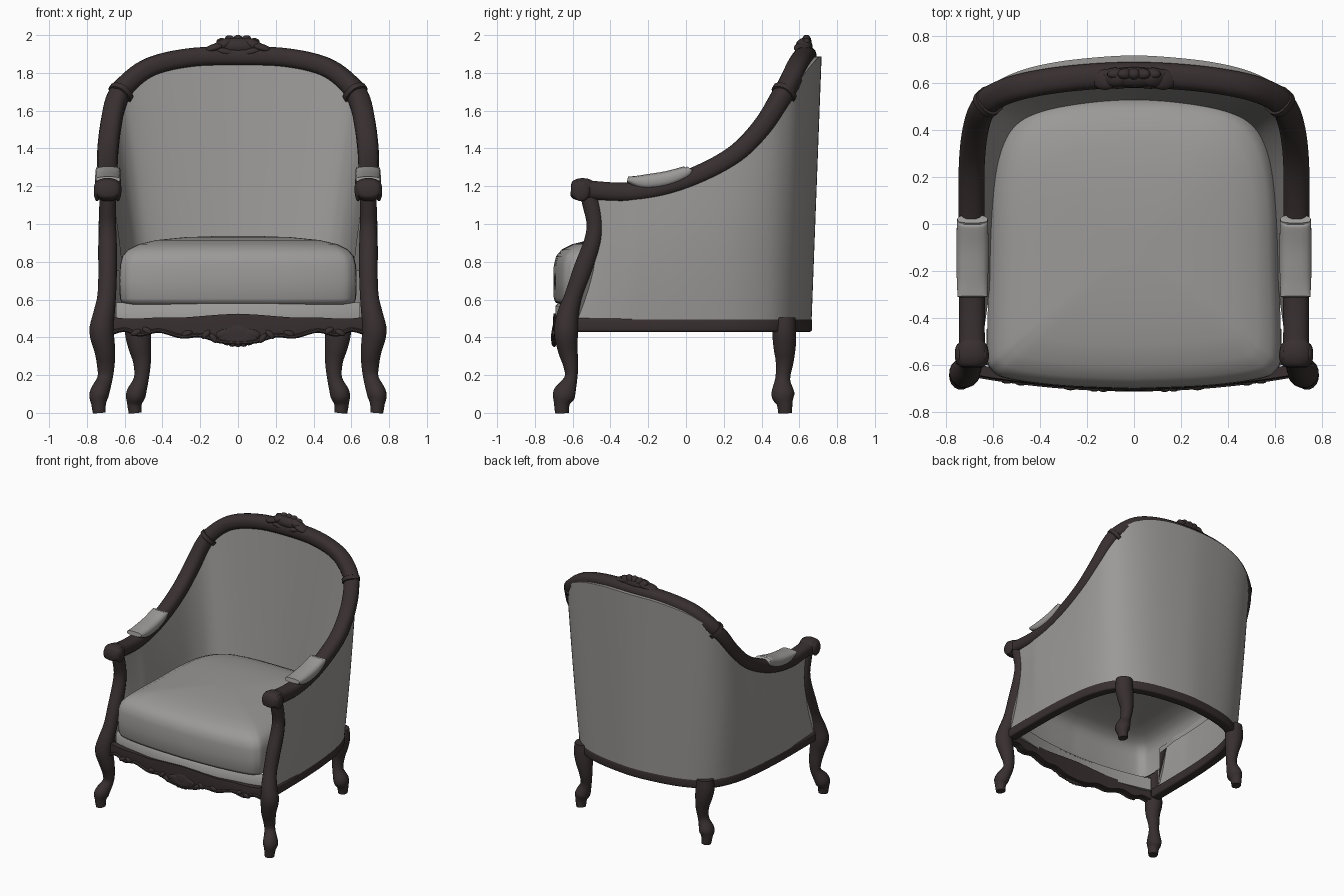
import bpy, bmesh, math
from mathutils import Vector, Matrix

if "Cube" in bpy.data.objects:
    bpy.data.objects.remove(bpy.data.objects["Cube"], do_unlink=True)


def material(name, rgb):
    m = bpy.data.materials.new(name)
    m.use_nodes = True
    m.diffuse_color = (*rgb, 1)
    m.node_tree.nodes["Principled BSDF"].inputs["Base Color"].default_value = (*rgb, 1)
    return m


WOOD = material("dark_wood", (0.04, 0.029, 0.029))
FABRIC = material("grey_fabric", (0.33, 0.32, 0.31))


def finish(name, bm, mat, mirror=False, angle=45):
    bmesh.ops.recalc_face_normals(bm, faces=bm.faces)
    mesh = bpy.data.meshes.new(name)
    bm.to_mesh(mesh)
    bm.free()
    mesh.materials.append(mat)
    ob = bpy.data.objects.new(name, mesh)
    bpy.context.collection.objects.link(ob)
    bpy.ops.object.select_all(action='DESELECT')
    ob.select_set(True)
    bpy.context.view_layer.objects.active = ob
    bpy.ops.object.shade_smooth_by_angle(angle=math.radians(angle))
    if mirror:
        ob.modifiers.new("mirror", 'MIRROR').use_mirror_merge = False


def spline(keys, steps=6):
    """Smooth curve through tuples of any length."""
    ext = [keys[0]] + list(keys) + [keys[-1]]
    out = []
    for a, b, c, d in zip(ext, ext[1:], ext[2:], ext[3:]):
        for i in range(steps):
            t = i / steps
            out.append(tuple(
                q + 0.5 * t * (r - p + t * (2*p - 5*q + 4*r - s + t * (3*(q - r) + s - p)))
                for p, q, r, s in zip(a, b, c, d)))
    return out + [tuple(keys[-1])]


def both_sides(half):
    """Complete a half path that ends on the centre line."""
    return list(half) + [(-p[0], *p[1:]) for p in reversed(half[:-1])]


def loft(bm, rings, closed=True):
    rows = [[bm.verts.new(p) for p in ring] for ring in rings]
    n = len(rows[0])
    for a, b in zip(rows, rows[1:]):
        for i in range(n if closed else n - 1):
            j = (i + 1) % n
            bm.faces.new((a[i], a[j], b[j], b[i]))
    bm.faces.new(rows[0])
    bm.faces.new(rows[-1])


def sweep(name, path, mat, up=(0, 0, 1), seg=16, power=1, mirror=False):
    """Tube along (x, y, z, radius across, radius along up)."""
    pts = [Vector(p[:3]) for p in path]
    rings = []
    for i, p in enumerate(pts):
        t = (pts[min(i + 1, len(pts) - 1)] - pts[max(i - 1, 0)]).normalized()
        side = t.cross(Vector(up)).normalized()
        nor = side.cross(t)
        ring = []
        for k in range(seg):
            a = 2 * math.pi * (k + 0.5) / seg
            c, s = math.cos(a), math.sin(a)
            c, s = (math.copysign(abs(v) ** power, v) for v in (c, s))
            ring.append(p + side * c * path[i][3] + nor * s * path[i][4])
        rings.append(ring)
    bm = bmesh.new()
    loft(bm, rings)
    finish(name, bm, mat, mirror)


def lobes(name, items, mat, mirror=False):
    """Ellipsoids given as (location, scale, tilt about y)."""
    bm = bmesh.new()
    for loc, scale, tilt in items:
        m = Matrix.Translation(loc) @ Matrix.Rotation(tilt, 4, 'Y') @ Matrix.Diagonal((*scale, 1))
        bmesh.ops.create_uvsphere(bm, u_segments=14, v_segments=9, radius=1, matrix=m)
    finish(name, bm, mat, mirror)


# Half paths of the top frame and the base, from the front to the back centre
TOP = [(.69, -.50, 1.178), (.69, -.3, 1.168), (.692, -.1, 1.2), (.692, .1, 1.275),
       (.69, .27, 1.375), (.675, .4, 1.51), (.645, .49, 1.65), (.59, .545, 1.74),
       (.46, .59, 1.832), (.25, .622, 1.88), (0, .635, 1.888)]
BASE = [(.69, -.575), (.69, -.32), (.685, -.1), (.67, .1), (.645, .27), (.6, .4),
        (.545, .48), (.46, .54), (.34, .585), (.18, .615), (0, .63)]
top = spline(both_sides(TOP))
base = spline(both_sides(BASE))

# Upholstered shell: the inner skin stops at the seat, the outer one at the base rail
rings = []
for i, (t, b) in enumerate(zip(top, base)):
    p, q = base[max(i - 1, 0)], base[min(i + 1, len(base) - 1)]
    n = Vector((q[1] - p[1], p[0] - q[0])).normalized()
    back = max(0, n.y)
    body = min(1, min(i, len(base) - 1 - i) / 7)   # thins out toward the arm posts

    def skin(f, low, high, bulge):
        wave = math.sin(math.pi * f)
        off = (low + (high - low) * f) * (.6 + .4 * body) + bulge * wave * body * (1 - back)
        x = b[0] + (t[0] - b[0]) * f + n.x * off
        y = b[1] + (t[1] - b[1]) * f + n.y * off + .06 * wave * (1 - body)
        return (x, y, 0.49 + (t[2] - 0.49) * f)

    fs = [k / 8 for k in range(9)]
    seat = .26 / (t[2] - .49)
    inner = [skin(seat + (1 - seat) * f, -.095 - .03 * back, -.025, -.012) for f in fs]
    outer = [skin(f, .035, .038 + .045 * back ** 12, .014) for f in reversed(fs)]
    rings.append(inner + outer)
bm = bmesh.new()
loft(bm, rings, closed=False)
finish("upholstered_shell", bm, FABRIC, angle=60)

# Top frame sweeping from arm to arm, swelling into the rounded arm fronts
arm = [(.69, -.61, 1.18, .045, .03), (.69, -.598, 1.18, .062, .048),
       (.69, -.565, 1.182, .074, .06), (.69, -.53, 1.182, .068, .06)]
arm += [(*p, .056, .052) for p in TOP]
sweep("arm_and_back_frame", spline(both_sides(arm)), WOOD, power=.8)
lobes("arm_scroll", [((x, -.555, 1.175), (.018, .048, .055), 0) for x in (.636, .746)],
      WOOD, True)

# Collars on the frame shoulders
c, d = Vector((.62, .52, 1.695)), Vector((-.06, .055, .085)).normalized()
sweep("frame_collar", [(*(c + d * o), r, r) for o, r in
                       ((-.018, .055), (-.014, .064), (.014, .064), (.018, .055))],
      WOOD, mirror=True, power=.8)

# Arm pads
sweep("arm_pad", spline([(.688, -.31, 1.235, .064, .016), (.688, -.22, 1.222, .068, .04),
                         (.688, -.1, 1.238, .069, .043), (.688, 0, 1.274, .067, .034),
                         (.688, .02, 1.296, .064, .018)]), FABRIC, power=.7, mirror=True)

# Base rail round the sides and back
sweep("base_rail", [(*p, .465, .038, .037) for p in base], WOOD, power=.35)

# Front legs carry on upward as arm posts
sweep("front_leg_and_post", spline([
    (.735, -.657, 0, .034, .037), (.738, -.657, .05, .04, .043), (.735, -.645, .1, .052, .06),
    (.705, -.61, .18, .041, .035), (.70, -.61, .25, .047, .04), (.705, -.625, .33, .056, .053),
    (.722, -.635, .43, .066, .064), (.71, -.625, .52, .058, .058), (.695, -.595, .62, .05, .048),
    (.69, -.545, .76, .05, .052), (.69, -.495, .9, .049, .048), (.69, -.482, 1, .045, .045),
    (.69, -.5, 1.1, .045, .048), (.69, -.52, 1.17, .045, .045)], 4),
    WOOD, up=(0, 1, 0), mirror=True)
sweep("back_leg", spline([
    (.545, .525, 0, .034, .037), (.548, .522, .05, .04, .043), (.54, .513, .1, .053, .062),
    (.512, .512, .18, .04, .04), (.508, .522, .27, .048, .048), (.52, .522, .35, .062, .06),
    (.53, .52, .43, .07, .064), (.53, .52, .505, .062, .06)], 4),
    WOOD, up=(0, 1, 0), mirror=True)

# Seat cushion: a top and a wrapped front, open underneath
half = spline([(0, -.70), (.3, -.688), (.52, -.66), (.6, -.625), (.625, -.54), (.617, -.2),
               (.605, .15), (.55, .37), (.42, .49), (.2, .53), (0, .535)])
outline = half + [(-x, y) for x, y in reversed(half[1:-1])]
bm = bmesh.new()
loft(bm, [[(x * s, -.1 + (y + .1) * s, z) for x, y in outline] for z, s in
          ((.575, .95), (.585, .985), (.605, 1), (.7, 1.004), (.78, 1), (.83, .98),
           (.865, .93), (.893, .84), (.915, .69), (.93, .45), (.937, .15))])


def hidden(face):
    m = face.calc_center_median()
    return m.z < .58 and len(face.verts) > 4 or m.z < .78 and m.y > -.47


bmesh.ops.delete(bm, geom=[f for f in bm.faces if hidden(f)], context='FACES')
finish("seat_cushion", bm, FABRIC, angle=60)

# Front apron with its fabric strip above
apron = both_sides(spline([
    (.68, .51, .42), (.6, .5, .44), (.52, .5, .415), (.42, .505, .435),
    (.3, .505, .405), (.2, .512, .41), (.1, .52, .38), (0, .525, .37)]))


def bow(x):
    return -.702 + .13 * x * x


bm = bmesh.new()
loft(bm, [[(x * .95, bow(x) + .08 * x * x + dy, z) for dy, z in
           ((.01, .485), (.01, .565), (.03, .585), (.03, .485))] for x, hi, lo in apron])
finish("seat_front_strip", bm, FABRIC)
bm = bmesh.new()
loft(bm, [[(x, bow(x), hi), (x, bow(x) - .004, (hi + lo) / 2), (x, bow(x), lo),
           (x, bow(x) + .045, lo), (x, bow(x) + .045, hi)] for x, hi, lo in apron])
finish("front_apron", bm, WOOD)

# Carved bead and scrolls on the apron's lower edge
sweep("apron_bead", [(x, bow(x), lo, .012, .012) for x, hi, lo in apron], WOOD, seg=8)
lobes("apron_scroll", [((x, bow(x) - .002, z), (.03, .014, .016), a) for x, z, a in
                       ((.54, .425, .4), (.48, .435, -.5), (.27, .42, .3), (.17, .415, .8),
                        (.13, .395, -.9))], WOOD, True)


# Fan-shaped carvings at the apron centre and on the crest
def fan(centre, width, height, depth, count, sign):
    x, y, z = centre
    for k in range(count):
        a = math.radians(-80 + 160 * k / (count - 1))
        dx, dz = width * math.sin(a), sign * height * math.cos(a)
        yield ((x + dx * .55, y, z + dz * .55),
               (.03, depth, math.hypot(dx, dz) * .46), math.atan2(dx, dz))


lobes("apron_shell", list(fan((0, -.698, .425), .12, .076, .015, 9, -1))
      + [((0, -.695, .415), (.1, .017, .06), 0)], WOOD)
lobes("crest_shell", list(fan((0, .638, 1.925), .14, .076, .026, 7, 1))
      + [((0, .625, 1.94), (.12, .045, .045), 0)], WOOD)
lobes("crest_leaf", [((.125, .615, 1.932), (.06, .045, .022), .3),
                     ((.08, .625, 1.948), (.06, .042, .03), .4),
                     ((.07, .6, 1.912), (.06, .025, .02), -.2)], WOOD, True)
